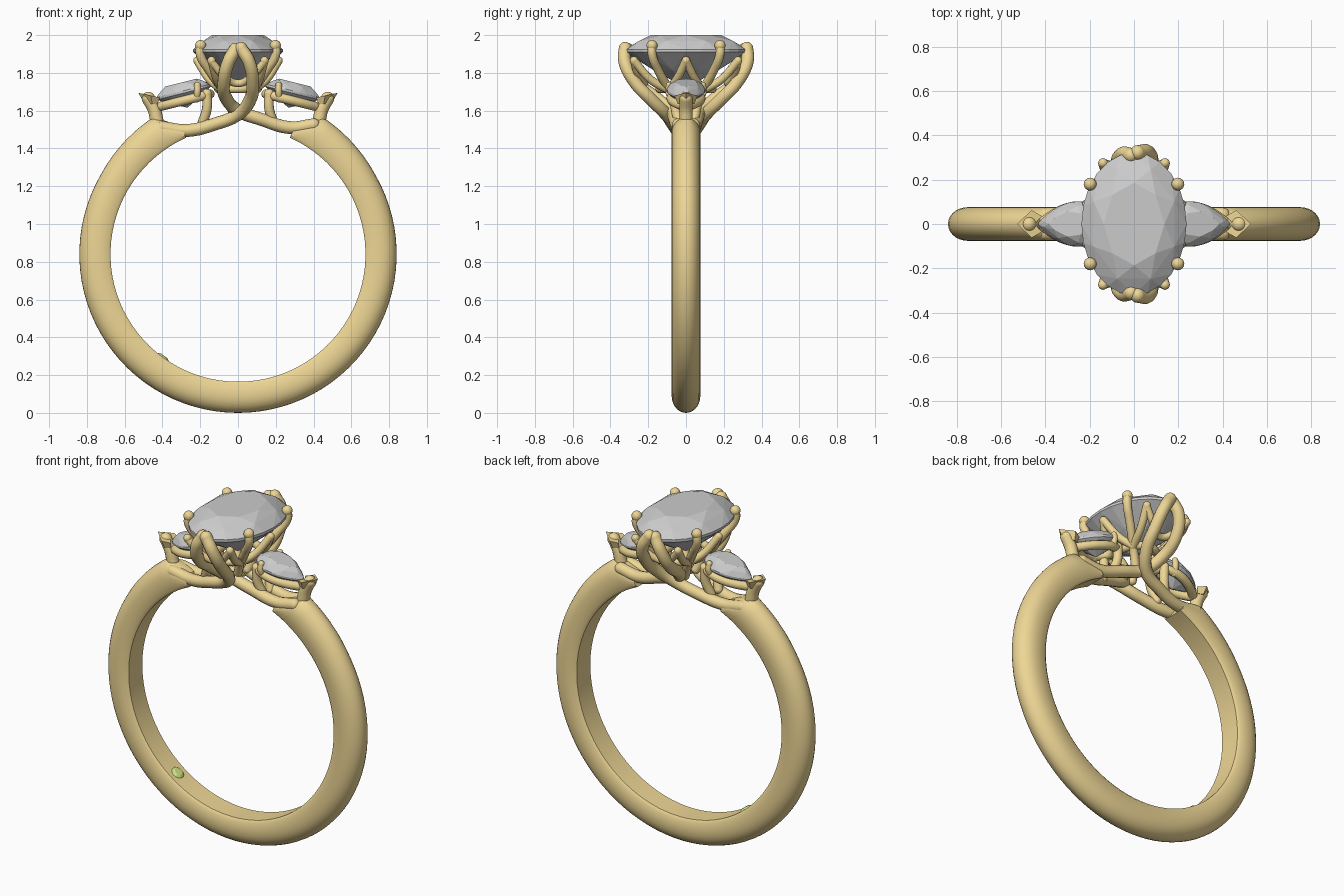
import bpy, bmesh
from math import sin, cos, pi, radians
from mathutils import Vector, Matrix

if "Cube" in bpy.data.objects:
    bpy.data.objects.remove(bpy.data.objects["Cube"])


def material(name, color):
    m = bpy.data.materials.new(name)
    m.diffuse_color = color
    m.use_nodes = True
    m.node_tree.nodes["Principled BSDF"].inputs["Base Color"].default_value = m.diffuse_color
    return m


GOLD = material("gold", (0.85, 0.67, 0.30, 1))
GREEN = material("green_stone", (0.60, 0.78, 0.22, 1))


def finish(name, bm, mat=None, smooth=None):
    bmesh.ops.recalc_face_normals(bm, faces=bm.faces[:])
    me = bpy.data.meshes.new(name)
    bm.to_mesh(me)
    bm.free()
    ob = bpy.data.objects.new(name, me)
    bpy.context.collection.objects.link(ob)
    if mat:
        me.materials.append(mat)
    if smooth:
        bpy.ops.object.select_all(action='DESELECT')
        ob.select_set(True)
        bpy.context.view_layer.objects.active = ob
        bpy.ops.object.shade_smooth_by_angle(angle=radians(smooth))
    return ob


def tube(name, pts, r, cyclic=False, radii=None, ball=None):
    """Smooth round wire through points, with ball ends."""
    cu = bpy.data.curves.new(name + "_path", 'CURVE')
    cu.dimensions = '3D'
    cu.bevel_depth, cu.bevel_resolution, cu.resolution_u = r, 4, 8
    sp = cu.splines.new('BEZIER')
    sp.bezier_points.add(len(pts) - 1)
    for i, (bp, p) in enumerate(zip(sp.bezier_points, pts)):
        bp.co = p
        bp.handle_left_type = bp.handle_right_type = 'AUTO'
        bp.radius = radii[i] if radii else 1
    sp.use_cyclic_u = cyclic
    tmp = bpy.data.objects.new(name + "_path", cu)
    bpy.context.collection.objects.link(tmp)
    bpy.context.view_layer.update()
    me = bpy.data.meshes.new_from_object(tmp.evaluated_get(bpy.context.evaluated_depsgraph_get()))
    bm = bmesh.new()
    bm.from_mesh(me)
    bpy.data.objects.remove(tmp)
    if not cyclic:
        for k in (0, -1):
            rad = r * (radii[k] if radii else 1)
            if ball and k == -1:
                rad = ball
            bmesh.ops.create_uvsphere(bm, u_segments=16, v_segments=10, radius=rad,
                                      matrix=Matrix.Translation(pts[k]))
    return finish(name, bm, GOLD, 50)


def ellipse(t):
    return cos(t), sin(t)


def pear(t):
    return cos(t), sin(t) * abs(sin(t / 2)) ** 0.7 / 0.82


def gem(name, outline, a, b, crown, girdle, depth, matrix, mat=None):
    """Faceted stone as the hull of table, crown, girdle and pavilion rings."""
    bm = bmesh.new()
    rings = [(8, 0, 0.58, crown), (8, 0.5, 0.83, crown * 0.60), (24, 0, 1, 0),
             (24, 0, 1, -girdle), (8, 0.5, 0.58, -girdle - depth * 0.5), (1, 0, 0, -girdle - depth)]
    for n, off, s, z in rings:
        for i in range(n):
            x, y = outline(2 * pi * (i + off) / n)
            bm.verts.new((a * s * x, b * s * y, z))
    res = bmesh.ops.convex_hull(bm, input=bm.verts[:])
    bmesh.ops.delete(bm, geom=[v for v in bm.verts if not v.link_faces], context='VERTS')
    bmesh.ops.dissolve_limit(bm, angle_limit=radians(1), verts=bm.verts[:], edges=bm.edges[:])
    bm.transform(matrix)
    return finish(name, bm, mat)


# Band: D-shaped section swept round, thinning at the two open ends
CZ, RI, RO, HW = 0.84, 0.675, 0.84, 0.076
bm = bmesh.new()
angles = [66, 64, 62, 60, 58] + [54 - 4 * i for i in range(73)] + [-238, -240, -242, -244, -246]
rows = []
for deg in angles:
    from_top = min(abs(90 - deg), abs(deg + 270))
    ro = RO + 0.013 * max(0, min(1, (60 - from_top) / 28))
    if from_top < 32:
        ro -= (32 - from_top) / 8 * 0.115
    th = ro - RI
    lip = min(0.015, th * 0.2)
    prof = [(-HW + 0.012, 0), (-HW, lip)]
    mid = th * 0.45
    prof += [(-HW * cos(pi * k / 14), mid + (th - mid) * sin(pi * k / 14)) for k in range(15)]
    prof += [(HW, lip), (HW - 0.012, 0)]
    t = radians(deg)
    rows.append([bm.verts.new(((RI + d) * cos(t), y, CZ + (RI + d) * sin(t))) for y, d in prof])
for r0, r1 in zip(rows, rows[1:]):
    for j in range(len(r0)):
        k = (j + 1) % len(r0)
        bm.faces.new((r0[j], r0[k], r1[k], r1[j]))
bm.faces.new(rows[0])
bm.faces.new(rows[-1])
finish("band", bm, GOLD, 40)

# Crossing strands that rise from the band and clasp the oval's ends
left = [(-.40, .040, 1.510), (-.27, .045, 1.495), (-.12, .070, 1.530), (0, .105, 1.580),
        (.065, .185, 1.66), (.078, .27, 1.75), (.058, .325, 1.86), (.016, .322, 1.93)]
right = [(.40, .040, 1.525), (.28, .045, 1.510), (.12, .060, 1.555), (0, .080, 1.600),
         (-.065, .16, 1.67), (-.075, .26, 1.75), (-.050, .315, 1.86), (-.014, .31, 1.925)]
for side, sy in (("front", -1), ("back", 1)):
    for nm, path in (("left", left), ("right", right)):
        tube(f"{side}_{nm}_strand", [(x, sy * y, z) for x, y, z in path], 0.034)

# Centre oval stone
gem("centre_stone", ellipse, 0.237, 0.322, 0.075, 0.015, 0.19, Matrix.Translation((0, 0, 1.925)))

# Basket: four claws, lower rail and a pointed gallery under the girdle
for sx in (-1, 1):
    for sy in (-1, 1):
        tube("claw", [(sx * x, sy * y, z) for x, y, z in
                      [(.03, .05, 1.60), (.075, .085, 1.70), (.15, .145, 1.81),
                       (.20, .18, 1.90), (.198, .18, 1.945)]],
             0.024, ball=0.029)
        for px, py in ((.215, 0), (.14, .275)):
            tube("gallery_arm", [(sx * .085, sy * .095, 1.71),
                                 (sx * (.085 + px) / 2, sy * (.10 + py) / 2, 1.765),
                                 (sx * px, sy * py, 1.865)], 0.022)
    tube("end_peak", [(-.14, sx * .275, 1.86), (-.07, sx * .25, 1.78),
                      (0, sx * .22, 1.745), (.07, sx * .25, 1.78), (.14, sx * .275, 1.86)], 0.02)
tube("lower_rail", [(.105 * cos(i * pi / 6), .14 * sin(i * pi / 6), 1.715) for i in range(12)],
     0.022, cyclic=True)

# Pear side stones with rail, posts and chevron tip guard
for nm, sx in (("right", 1), ("left", -1)):
    flip = Matrix.Scale(sx, 4, (1, 0, 0))
    tilt = Matrix.Rotation(radians(14), 4, 'Y')
    gem(nm + "_pear_stone", pear, 0.148, 0.102, 0.045, 0.012, 0.08,
        flip @ Matrix.Translation((.29, 0, 1.705)) @ tilt)
    place = flip @ Matrix.Translation((.28, 0, 1.655)) @ tilt
    rail = []
    for i in range(16):
        x, y = pear(2 * pi * (i + 0.5) / 16)
        rail.append(place @ Vector((.135 * x, .078 * y, 0)))
    tube(nm + "_pear_rail", rail, 0.025, cyclic=True)
    for sy in (-1, 1):
        tube(nm + "_pear_post", [(sx * .19, sy * .035, 1.53), (sx * .165, sy * .055, 1.61),
                                 (sx * .165, sy * .06, 1.69)], 0.026)
        tube(nm + "_pear_claw", [(sx * .22, sy * .075, 1.66), (sx * .215, sy * .092, 1.70),
                                 (sx * .215, sy * .088, 1.735)], 0.018)
    tube(nm + "_tip_post", [(sx * .43, 0, 1.55), (sx * .445, 0, 1.61), (sx * .475, 0, 1.665)], 0.035)
    bm = bmesh.new()
    plan = [(.528, 0), (.462, .062), (.415, .036), (.448, 0), (.415, -.036), (.462, -.062)]
    lo = [bm.verts.new((sx * (.44 + (x - .44) * .6), y * .7, 1.635)) for x, y in plan]
    hi = [bm.verts.new((sx * x, y, 1.675 + (x - .44) * .22)) for x, y in plan]
    bm.faces.new(lo)
    bm.faces.new(hi)
    for i in range(6):
        j = (i + 1) % 6
        bm.faces.new((lo[i], lo[j], hi[j], hi[i]))
    finish(nm + "_tip_guard", bm, GOLD)

# Small green stone set inside the band
t = radians(234)
n = Vector((-cos(t), 0, -sin(t)))
spot = Matrix.Translation((RI * cos(t), 0, CZ + RI * sin(t)))
gem("hidden_stone", ellipse, 0.038, 0.038, 0.010, 0.004, 0.03,
    spot @ n.to_track_quat('Z', 'Y').to_matrix().to_4x4(), GREEN)
